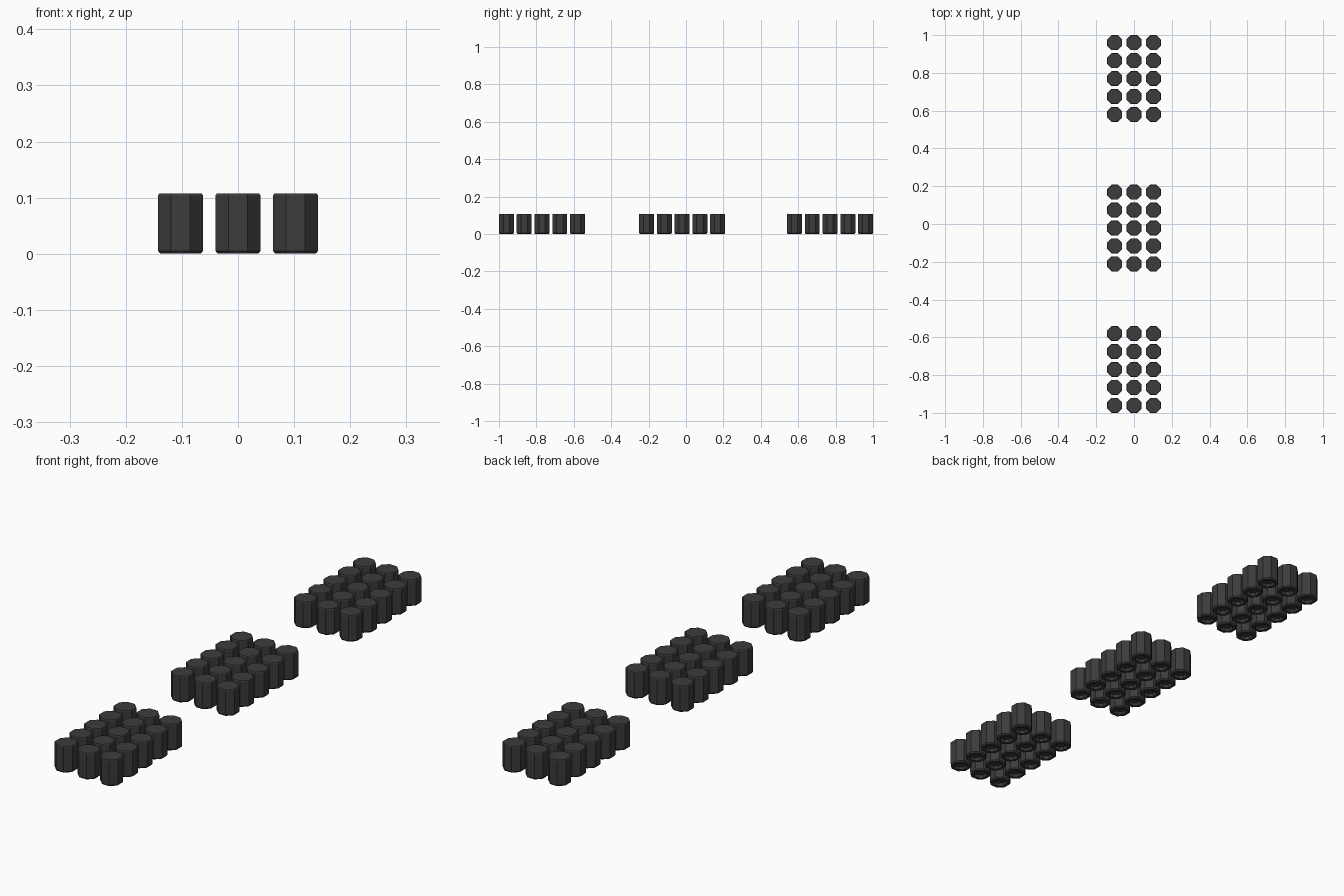
import bpy, bmesh, math

if "Cube" in bpy.data.objects:
    bpy.data.objects.remove(bpy.data.objects["Cube"])

mat = bpy.data.materials.new("dark_rubber")
mat.diffuse_color = (0.045, 0.045, 0.045, 1)
mat.use_nodes = True
mat.node_tree.nodes["Principled BSDF"].inputs["Base Color"].default_value = mat.diffuse_color

APOTHEM = 0.04      # half width across flats
HEIGHT = 0.107
# profile (apothem, z): recessed underside, rounded foot, wall, small top bevel
PROFILE = [(0.022, 0.012), (0.024, 0.0), (0.036, 0.0), (APOTHEM, 0.005),
           (APOTHEM, HEIGHT - 0.003), (APOTHEM - 0.002, HEIGHT)]


def add_peg(bm, cx, cy):
    """One octagonal peg with flats facing the axes."""
    rings = []
    for a, z in PROFILE:
        r = a / math.cos(math.pi / 8)
        rings.append([bm.verts.new((cx + r * math.cos(math.pi / 8 + i * math.pi / 4),
                                    cy + r * math.sin(math.pi / 8 + i * math.pi / 4), z))
                      for i in range(8)])
    for lo, hi in zip(rings, rings[1:]):
        for i in range(8):
            j = (i + 1) % 8
            bm.faces.new((lo[i], lo[j], hi[j], hi[i]))
    bm.faces.new(rings[0][::-1])
    bm.faces.new(rings[-1])


def add_block(name, cy):
    """A 3 x 5 block of pegs."""
    bm = bmesh.new()
    for ix in range(-1, 2):
        for iy in range(-2, 3):
            add_peg(bm, ix * 0.1025, cy + iy * 0.095)
    bmesh.ops.recalc_face_normals(bm, faces=bm.faces)
    me = bpy.data.meshes.new(name)
    bm.to_mesh(me)
    bm.free()
    me.materials.append(mat)
    ob = bpy.data.objects.new(name, me)
    bpy.context.collection.objects.link(ob)


add_block("front_pegs", -0.77)
add_block("middle_pegs", -0.021)
add_block("back_pegs", 0.77)
